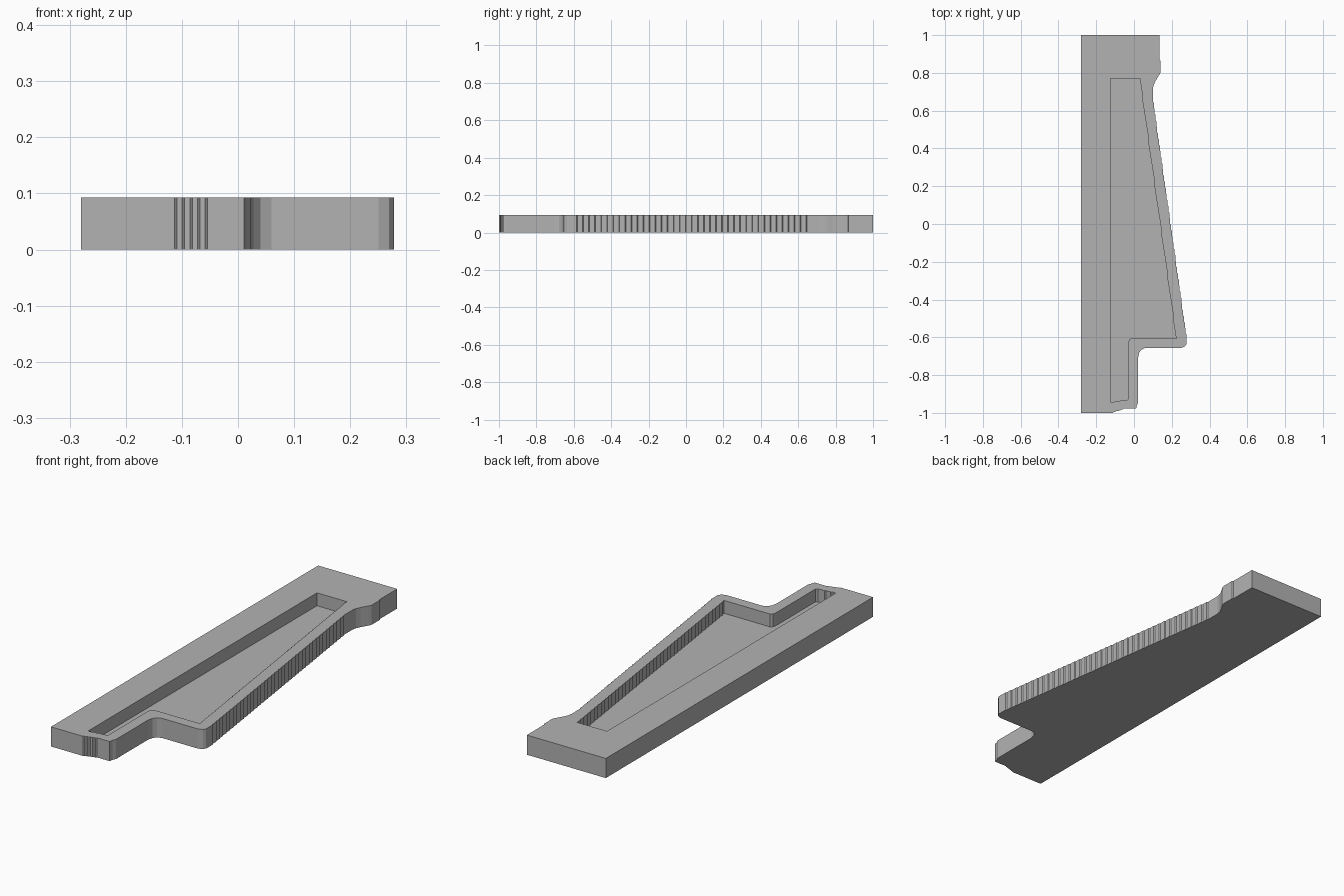
import bpy
import bmesh

if "Cube" in bpy.data.objects:
    bpy.data.objects.remove(bpy.data.objects["Cube"], do_unlink=True)

HEIGHT = 0.093
FLOOR = 0.032
STEP = 0.0046

grey = bpy.data.materials.new("plain grey")
grey.use_nodes = True
colour = (0.45, 0.45, 0.45, 1)
grey.diffuse_color = colour
grey.node_tree.nodes["Principled BSDF"].inputs["Base Color"].default_value = colour


def stepped(p, q):
    """Replace a slanted edge by straight runs joined with tiny diagonal jogs."""
    d = [q[0] - p[0], q[1] - p[1]]
    major = 0 if abs(d[0]) > abs(d[1]) else 1
    minor = 1 - major
    n = max(1, round(abs(d[minor]) / STEP))
    run, rise = d[major] / n, d[minor] / n
    jog = abs(rise) if run > 0 else -abs(rise)
    pts, cur = [p], list(p)
    for _ in range(n):
        cur[major] += run - jog
        pts.append(tuple(cur))
        cur[major] += jog
        cur[minor] += rise
        pts.append(tuple(cur))
    return pts


# Outer outline, clockwise from the back left corner
outline = [(-0.28, 1), (0.134, 1), (0.134, 0.87), (0.139, 0.865),
           (0.139, 0.80), (0.132, 0.787), (0.113, 0.755), (0.104, 0.735),
           (0.1, 0.715)]
outline += stepped((0.1, 0.675), (0.278, -0.585))
outline += [(0.278, -0.635), (0.269, -0.648), (0.25, -0.656),
            (0.06, -0.656), (0.04, -0.665), (0.028, -0.68), (0.022, -0.705),
            (0.022, -0.945), (0.015, -0.96), (0.011, -0.978)]
outline += stepped((-0.045, -0.978), (-0.113, -1))
outline += [(-0.28, -1)]

# Pocket outline
pocket = [(-0.125, 0.77)] + stepped((0.032, 0.77), (0.224, -0.595))
pocket += [(0.224, -0.606), (-0.017, -0.606), (-0.026, -0.613), (-0.03, -0.63),
           (-0.03, -0.925), (-0.038, -0.933)]
pocket += stepped((-0.05, -0.934), (-0.105, -0.943))
pocket += [(-0.125, -0.943)]

bm = bmesh.new()


def ring(points, z):
    return [bm.verts.new((x, y, z)) for x, y in points]


def walls(low, high):
    for i in range(len(low)):
        j = (i + 1) % len(low)
        bm.faces.new((low[i], low[j], high[j], high[i]))


# Outer sides, pocket sides, underside and pocket floor
outer_low, outer_top = ring(outline, 0), ring(outline, HEIGHT)
inner_low, inner_top = ring(pocket, FLOOR), ring(pocket, HEIGHT)
walls(outer_low, outer_top)
walls(inner_low, inner_top)
bm.faces.new(outer_low)
bm.faces.new(inner_low)

# Top rim between the two outlines
rim = set(outer_top) | set(inner_top)
edges = [e for e in bm.edges if e.verts[0] in rim and e.verts[1] in rim]
bmesh.ops.triangle_fill(bm, edges=edges, use_beauty=True, normal=(0, 0, 1))
bmesh.ops.recalc_face_normals(bm, faces=bm.faces[:])

mesh = bpy.data.meshes.new("recessed_plate")
bm.to_mesh(mesh)
bm.free()
mesh.materials.append(grey)
plate = bpy.data.objects.new("recessed_plate", mesh)
bpy.context.collection.objects.link(plate)
